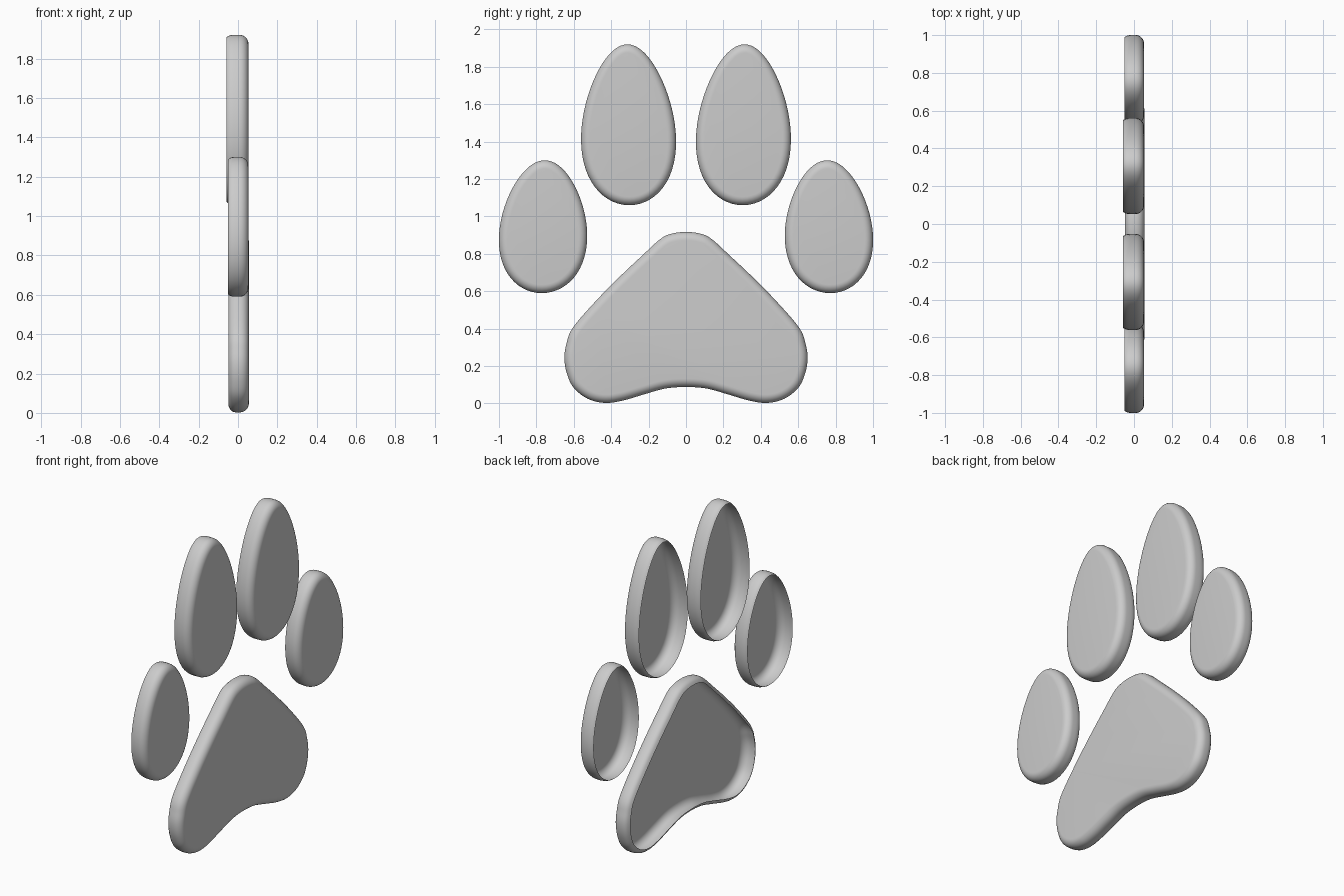
import bpy, bmesh, math
from mathutils import Vector

if "Cube" in bpy.data.objects:
    bpy.data.objects.remove(bpy.data.objects["Cube"])


def egg(cy, cz, w, h, k, lean, n=64):
    # egg outline in the y-z plane, narrow end up
    peak = max(math.cos(a / 100) * (1 - k * math.sin(a / 100)) for a in range(-157, 157))
    pts = []
    for i in range(n):
        t = 2 * math.pi * i / n
        s = math.sin(t)
        pts.append(Vector((cy + w * math.cos(t) * (1 - k * s) / peak + lean * s, cz + h * s)))
    return pts


def smooth_loop(ctrl, steps=6):
    # closed Catmull-Rom curve through the control points
    n, out = len(ctrl), []
    for i in range(n):
        p0, p1, p2, p3 = (Vector(ctrl[(i + j) % n]) for j in (-1, 0, 1, 2))
        for s in range(steps):
            t = s / steps
            out.append(0.5 * (2 * p1 + (p2 - p0) * t + (2 * p0 - 5 * p1 + 4 * p2 - p3) * t * t
                              + (3 * p1 - p0 - 3 * p2 + p3) * t ** 3))
    return out


def shell(name, loop, section):
    # open-backed shell: section is a list of (x, inset) rings, last ring is capped
    area = sum(a.x * b.y - b.x * a.y for a, b in zip(loop, loop[1:] + loop[:1]))
    if area < 0:
        loop = loop[::-1]
    n = len(loop)
    bm = bmesh.new()
    rings = []
    for x, inset in section:
        ring = []
        for i, p in enumerate(loop):
            d = (loop[(i + 1) % n] - loop[i - 1]).normalized()
            q = p + Vector((-d.y, d.x)) * inset
            ring.append(bm.verts.new((x, q.x, q.y)))
        rings.append(ring)
    for a, b in zip(rings, rings[1:]):
        for i in range(n):
            j = (i + 1) % n
            bm.faces.new((a[i], a[j], b[j], b[i]))
    bm.faces.new(rings[-1])
    me = bpy.data.meshes.new(name)
    bm.to_mesh(me)
    bm.free()
    ob = bpy.data.objects.new(name, me)
    bpy.context.collection.objects.link(ob)
    bpy.ops.object.select_all(action='DESELECT')
    ob.select_set(True)
    bpy.context.view_layer.objects.active = ob
    bpy.ops.object.shade_smooth_by_angle(angle=math.radians(40))


def section(back, front, curl):
    # slightly curled back rim, straight wall, rounded front edge
    r = 0.045
    pts = [(back, curl), (back + 0.008, curl * 0.45), (back + 0.02, curl * 0.12), (back + 0.035, 0)]
    for i in range(9):
        a = math.pi / 2 * i / 8
        pts.append((front - r + r * math.sin(a), r * (1 - math.cos(a))))
    return pts


# toe pads, mirrored about y = 0
for side, label in ((1, "right"), (-1, "left")):
    outer = egg(0.763, 0.945, 0.236, 0.355, 0.18, -0.008)
    inner = egg(0.308, 1.49, 0.254, 0.43, 0.21, 0.005)
    for name, loop, back in (("outer_toe", outer, -0.05), ("inner_toe", inner, -0.058)):
        shell(f"{label}_{name}", [Vector((p.x * side, p.y)) for p in loop],
              section(back, 0.053, 0.012))

# main pad, half outline mirrored
half = [(0.08, 0.907), (0.14, 0.877), (0.235, 0.79), (0.35, 0.682), (0.48, 0.55),
        (0.605, 0.405), (0.64, 0.315), (0.65, 0.24), (0.637, 0.16), (0.6, 0.083),
        (0.525, 0.025), (0.435, 0.003), (0.34, 0.015), (0.22, 0.05), (0.11, 0.08)]
ctrl = [(0, 0.917)] + half + [(0, 0.088)] + [(-y, z) for y, z in reversed(half)]
shell("main_pad", smooth_loop(ctrl), section(-0.047, 0.055, 0.03))
